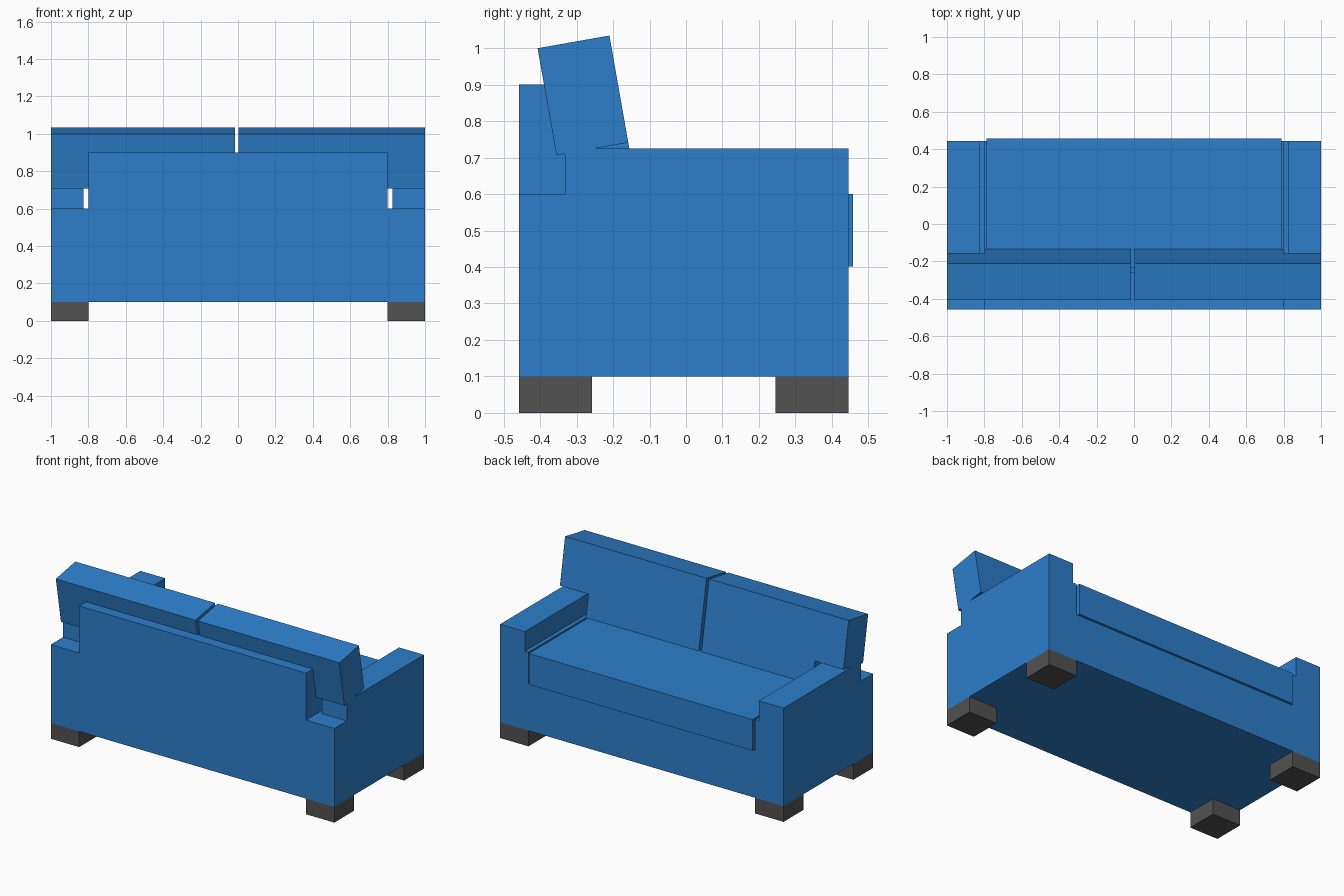
import bpy, bmesh
from math import radians
from mathutils import Matrix

if "Cube" in bpy.data.objects:
    bpy.data.objects.remove(bpy.data.objects["Cube"])


def material(name, rgb):
    m = bpy.data.materials.new(name)
    m.use_nodes = True
    m.diffuse_color = (*rgb, 1)
    m.node_tree.nodes["Principled BSDF"].inputs["Base Color"].default_value = (*rgb, 1)
    return m


blue = material("blue_fabric", (0.026, 0.212, 0.597))
grey = material("dark_grey_feet", (0.084, 0.084, 0.084))


def finish(name, bm, mat):
    bmesh.ops.recalc_face_normals(bm, faces=bm.faces)
    mesh = bpy.data.meshes.new(name)
    bm.to_mesh(mesh)
    bm.free()
    mesh.materials.append(mat)
    obj = bpy.data.objects.new(name, mesh)
    bpy.context.collection.objects.link(obj)
    return obj


def box(name, xs, ys, zs, mat):
    bm = bmesh.new()
    bmesh.ops.create_cube(bm, size=1)
    for v in bm.verts:
        v.co = [r[1] if c > 0 else r[0] for c, r in zip(v.co, (xs, ys, zs))]
    return finish(name, bm, mat)


def prism(name, outline, depth, matrix, mat):
    """Extrude an x-z outline along y, then place it."""
    bm = bmesh.new()
    face = bm.faces.new([bm.verts.new((x, 0, z)) for x, z in outline])
    ext = bmesh.ops.extrude_face_region(bm, geom=[face])["geom"]
    moved = [g for g in ext if isinstance(g, bmesh.types.BMVert)]
    bmesh.ops.translate(bm, vec=(0, depth, 0), verts=moved)
    bm.transform(matrix)
    return finish(name, bm, mat)


BACK, FRONT = -0.4575, 0.445
INNER, SEAT, LEDGE, ARM_TOP = 0.8, 0.4, 0.6, 0.725

# Frame: one block with the seat well, arm tops, ledges and rear corners cut away
frame = box("sofa_frame", (-1, 1), (BACK, FRONT), (0.1, 0.9), blue)
cuts = [("seat_well", (-INNER, INNER), (-0.2575, 1), SEAT)]
for s, side in ((1, "left"), (-1, "right")):
    def span(a, b):
        return tuple(sorted((s * a, s * b)))
    cuts += [(side + "_arm_top", span(INNER, 1.2), (-1, 1), ARM_TOP),
             (side + "_ledge", span(INNER, 0.825), (-1, 1), LEDGE),
             (side + "_corner", span(INNER, 1.2), (-1, -0.3325), LEDGE)]
for name, xs, ys, z in cuts:
    cutter = box(name + "_cutter", xs, ys, (z, 1.2), blue)
    cutter.hide_render = True
    mod = frame.modifiers.new(name, "BOOLEAN")
    mod.operation, mod.solver, mod.object = "DIFFERENCE", "EXACT", cutter
    bpy.context.view_layer.objects.active = frame
    bpy.ops.object.modifier_apply(modifier=name)
    bpy.data.objects.remove(cutter)

# Seat cushion, slightly proud of the front
box("seat_cushion", (-0.788, 0.788), (-0.2325, 0.4575), (SEAT + 0.002, LEDGE), blue)

# Leaning back cushions, each with a wing resting over the arm
lean = Matrix.Translation((0, -0.407, 1.0)) @ Matrix.Rotation(radians(10), 4, "X")
for side, s, gap in (("left", 1, 0.003), ("right", -1, 0.015)):
    outline = [(gap, 0), (1, 0), (1, -0.298), (INNER - 0.002, -0.298),
               (INNER - 0.002, -0.445), (gap, -0.445)]
    prism(side + "_back_cushion", [(s * x, z) for x, z in outline], 0.2, lean, blue)

# Feet
for side, xs in (("left", (0.8, 1)), ("right", (-1, -0.8))):
    for end, ys in (("front", (FRONT - 0.2, FRONT)), ("back", (BACK, BACK + 0.2))):
        box(f"{end}_{side}_foot", xs, ys, (0, 0.1), grey)
